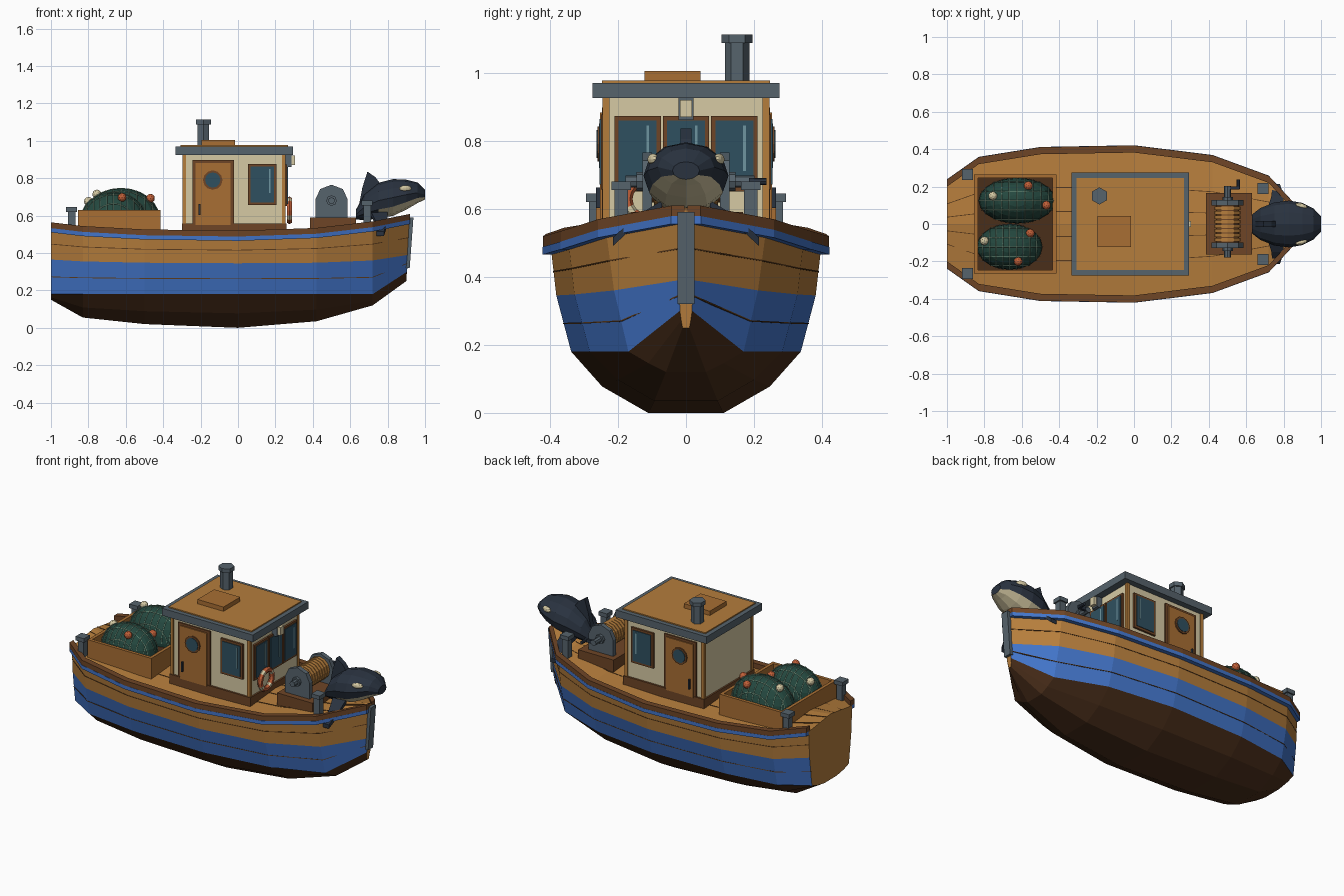
import bpy, bmesh, math
from mathutils import Vector

if "Cube" in bpy.data.objects:
    bpy.data.objects.remove(bpy.data.objects["Cube"])

def mat(name, h):
    c = [int(h[i:i + 2], 16) / 255 for i in (0, 2, 4)]
    m = bpy.data.materials.new(name)
    m.diffuse_color = [((v + .055) / 1.055) ** 2.4 for v in c] + [1]
    m.use_nodes = True
    m.node_tree.nodes["Principled BSDF"].inputs["Base Color"].default_value = m.diffuse_color
    return m

TAN, BLUE, DARK = mat("tan_wood", "B57D3C"), mat("blue_paint", "4274C8"), mat("dark_wood", "4A2E1A")
RAIL, GREY, CREAM = mat("brown_wood", "6E4526"), mat("grey_metal", "56636C"), mat("cream", "D6CAA4")
GLASS, NAVY, ORANGE = mat("glass", "2F5060"), mat("navy", "29323F"), mat("orange", "C05F38")
GREEN, LINE, SHINE = mat("net_green", "24483F"), mat("net_line", "86A890"), mat("glint", "6F95A0")
SEAM, OAK = mat("seam", "5A3A1C"), mat("oak", "A86E33")

def finish(name, bm, mats):
    bmesh.ops.recalc_face_normals(bm, faces=bm.faces)
    me = bpy.data.meshes.new(name)
    bm.to_mesh(me)
    bm.free()
    for m in mats:
        me.materials.append(m)
    ob = bpy.data.objects.new(name, me)
    bpy.context.collection.objects.link(ob)
    return ob

def loft(name, rings, mats, pick=None, cap=0):
    # closed rings bridged in order; pick(i, j) chooses a material slot
    bm = bmesh.new()
    vs = [[bm.verts.new(p) for p in r] for r in rings]
    n = len(rings[0])
    for i in range(len(vs) - 1):
        for j in range(n):
            k = (j + 1) % n
            f = bm.faces.new((vs[i][j], vs[i][k], vs[i + 1][k], vs[i + 1][j]))
            f.material_index = pick(i, j) if pick else 0
    for r in (vs[0], vs[-1]):
        bm.faces.new(r).material_index = cap
    return finish(name, bm, mats)

def box(name, x0, x1, y0, y1, z0, z1, m):
    y0, y1 = min(y0, y1), max(y0, y1)
    return loft(name, [[(x0, y0, z), (x1, y0, z), (x1, y1, z), (x0, y1, z)] for z in (z0, z1)], [m])

def prism(name, pts, y0, y1, m):
    return loft(name, [[(x, y, z) for x, z in pts] for y in (y0, y1)], [m])

def cyl(name, p, r, d, axis, n, m):
    rings = []
    for e in (-d / 2, d / 2):
        ring = []
        for k in range(n):
            a = 2 * math.pi * k / n + math.pi / 2
            u, v = r * math.cos(a), r * math.sin(a)
            o = {'x': (e, u, v), 'y': (u, e, v), 'z': (u, v, e)}[axis]
            ring.append(Vector(p) + Vector(o))
        rings.append(ring)
    return loft(name, rings, [m])

# Hull stations: x, half width, z of keel, chine, paint line, sheer, then width fractions
full = (.28, .62, .85, .96)
ST = [(-1, .215, .15, .18, .365, .53, full), (-.83, .335, .055, .18, .355, .51, full),
      (-.5, .388, .02, .18, .348, .492, full), (0, .397, 0, .18, .345, .485, full),
      (.42, .345, .035, .18, .348, .50, (.27, .58, .82, .95)),
      (.72, .235, .12, .18, .36, .535, (.25, .47, .72, .9)),
      (.9, .02, .25, .30, .39, .575, (.5, .7, .9, 1))]

def side(s):
    x, w, k, c, p, h, f = s
    d = .02 if x > .8 else 0
    return [(x, w * f[0], k), (x, w * f[1], k + .43 * (c - k)), (x + d * .2, w * f[2], c),
            (x + d * .5, w * f[3], p), (x + d, w, h)]

rings = []
for s in ST:
    half = side(s)
    crown = (half[-1][0], 0, s[5] + .03)
    rings.append(half + [crown] + [(x, -y, z) for x, y, z in reversed(half)])
slots = [0, 0, 1, 2, 2, 2, 2, 1, 0, 0, 0]
loft("hull", rings, [DARK, BLUE, TAN], lambda i, j: slots[j], cap=2)

# Rails, rubbing strakes, plank seams and deck seams swept along the stations
for s in (1, -1):
    def sweep(name, base, y0, y1, z0, z1, m):
        loft(name, [[(x, s * (y + a), z + b) for a, b in ((y0, z0), (y1, z0), (y1, z1), (y0, z1))]
                    for x, y, z in base], [m])
    sheer = [side(t)[4] for t in ST]
    sweep("cap_rail", sheer, -.015, .023, .003, .034, RAIL)
    sweep("rub_strake", sheer, -.005, .024, -.02, .003, BLUE)
    for a in (2, 3):
        mid = [tuple((u + v) / 2 for u, v in zip(side(t)[a], side(t)[a + 1])) for t in ST]
        sweep("plank_seam", mid, -.01, .002, -.002, .002, SEAM)
    for f in (.17, .5):
        sweep("deck_seam", [(x, y * f, z + .03 * (1 - f)) for x, y, z in sheer],
              -.002, .002, -.005, .002, SEAM)

# Stem post
prism("stem_post", [(.895, .32), (.918, .32), (.938, .59), (.905, .59)], -.025, .025, GREY)

# Wheelhouse
box("cabin_walls", -.29, .25, -.238, .238, .5, .93, CREAM)
box("cabin_base", -.3, .26, -.25, .25, .49, .558, RAIL)
for x in (-.297, .235):
    for y in (-.245, .225):
        box("corner_post", x, x + .02, y, y + .02, .5, .93, TAN)
box("roof_edge", -.335, .295, -.275, .275, .925, .97, GREY)
box("roof_top", -.307, .267, -.247, .247, .96, .977, TAN)
box("roof_hatch", -.195, -.015, -.122, .043, .97, 1.004, OAK)
cyl("chimney", (-.185, .15, 1.035), .036, .15, 'z', 6, GREY)
cyl("chimney_cap", (-.185, .15, 1.1), .046, .025, 'z', 6, GREY)

# Doors and side windows on both sides
for s in (1, -1):
    box("door_frame", -.243, -.022, s * .23, s * .247, .54, .897, RAIL)
    box("door", -.226, -.04, s * .23, s * .253, .55, .882, OAK)
    cyl("porthole_rim", (-.135, s * .248, .79), .052, .024, 'y', 12, RAIL)
    cyl("porthole_glass", (-.135, s * .25, .79), .041, .026, 'y', 12, GLASS)
    box("door_handle", -.21, -.2, s * .25, s * .265, .602, .662, NAVY)
    box("side_window_frame", .053, .207, s * .23, s * .25, .657, .877, RAIL)
    box("side_window_glass", .067, .193, s * .23, s * .254, .671, .863, GLASS)
    box("side_window_glint", .165, .173, s * .25, s * .256, .72, .85, SHINE)

# Three windscreen panes
for y in (-.142, 0, .142):
    box("windscreen_frame", .24, .262, y - .068, y + .068, .65, .872, RAIL)
    box("windscreen_glass", .24, .266, y - .056, y + .056, .663, .859, GLASS)
    box("windscreen_glint", .26, .268, y + .026, y + .034, .71, .845, SHINE)
box("lamp_bracket", .25, .285, -.022, .022, .86, .925, GREY)
box("lamp", .285, .305, -.017, .017, .87, .92, CREAM)

# Life ring, with four pale bands
bm = bmesh.new()
N, M = 16, 6
g = [[bm.verts.new((.275 + .016 * math.sin(2 * math.pi * j / M),
                    -.115 + (.058 + .016 * math.cos(2 * math.pi * j / M)) * math.cos(2 * math.pi * i / N),
                    .628 + (.058 + .016 * math.cos(2 * math.pi * j / M)) * math.sin(2 * math.pi * i / N)))
      for j in range(M)] for i in range(N)]
for i in range(N):
    for j in range(M):
        a, b = (i + 1) % N, (j + 1) % M
        bm.faces.new((g[i][j], g[a][j], g[a][b], g[i][b])).material_index = int(i % 4 == 1)
finish("life_ring", bm, [ORANGE, CREAM])

# Winch
box("winch_base", .385, .63, -.163, .167, .51, .59, RAIL)
cheek = [(.415, .585), (.415, .69), (.44, .742), (.5, .765), (.56, .742), (.585, .69), (.585, .585)]
for s in (1, -1):
    prism("winch_cheek", cheek, s * .1, s * .128, GREY)
cyl("winch_drum", (.5, 0, .68), .062, .2, 'y', 12, RAIL)
for k in range(8):
    cyl("rope_turn", (.5, -.084 + .024 * k, .68), .07, .02, 'y', 12, TAN)
cyl("winch_axle", (.5, .012, .68), .018, .38, 'y', 8, GREY)
cyl("winch_hub", (.5, 0, .68), .028, .29, 'y', 8, GREY)
box("crank_arm", .49, .565, .185, .2, .67, .69, NAVY)
cyl("crank_grip", (.557, .212, .68), .01, .05, 'y', 8, NAVY)

# Mooring bollards
for x, y, z in ((.69, .19, .68), (-.89, .265, .645)):
    for s in (1, -1):
        box("bollard", x - .02, x + .02, s * y - .02, s * y + .02, z - .14, z - .02, GREY)
        box("bollard_cap", x - .029, x + .029, s * y - .029, s * y + .029, z - .025, z, GREY)

# Net crate
box("crate_floor", -.835, -.422, -.255, .255, .5, .56, DARK)
for s in (1, -1):
    box("crate_side", -.855, -.415, s * .245, s * .265, .5, .63, OAK)
for x in (-.855, -.435):
    box("crate_end", x, x + .02, -.246, .246, .5, .63, OAK)

# Net heaps with mesh lines and floats
HEAPS = [((-.625, .125, .58), (.205, .122, .165)), ((-.665, -.122, .58), (.175, .122, .145))]
for c, r in HEAPS:
    bpy.ops.mesh.primitive_uv_sphere_add(segments=20, ring_count=12, radius=1, location=c)
    ob = bpy.context.object
    ob.name, ob.scale = "net_heap", r
    ob.data.materials.append(GREEN)
    cu = bpy.data.curves.new("net_lines", 'CURVE')
    cu.dimensions, cu.bevel_depth, cu.bevel_resolution = '3D', .0025, 0
    for axis, count in ((0, 9), (1, 5)):
        for k in range(count):
            u = -.82 + 1.64 * k / (count - 1)
            q = math.sqrt(1 - u * u)
            sp = cu.splines.new('POLY')
            sp.points.add(12)
            for i, pt in enumerate(sp.points):
                t = math.pi * i / 12
                d = [u, q * math.cos(t)] if axis == 0 else [q * math.cos(t), u]
                d.append(q * math.sin(t))
                pt.co = [c[n] + d[n] * r[n] * 1.005 for n in range(3)] + [1]
    cu.materials.append(LINE)
    bpy.context.collection.objects.link(bpy.data.objects.new("net_lines", cu))
for h, x, y, m in ((0, -.755, .15, CREAM), (0, -.468, .10, ORANGE), (0, -.565, .205, ORANGE),
                   (1, -.62, -.2, ORANGE), (1, -.555, -.05, ORANGE), (1, -.8, -.09, CREAM)):
    c, r = HEAPS[h]
    z = c[2] + r[2] * math.sqrt(max(0, 1 - ((x - c[0]) / r[0]) ** 2 - ((y - c[1]) / r[1]) ** 2))
    bpy.ops.mesh.primitive_ico_sphere_add(subdivisions=2, radius=.024, location=(x, y, z + .012))
    bpy.context.object.name = "net_float"
    bpy.context.object.data.materials.append(m)

# Whale figurehead: x, centre z, half width, half height
BODY = [(.63, .605, .05, .025), (.675, .645, .085, .07), (.75, .68, .115, .095), (.83, .697, .125, .098),
        (.9, .712, .113, .08), (.96, .722, .083, .055), (1, .712, .04, .026)]
S = 12
loft("whale_body", [[(x, w * math.cos(2 * math.pi * j / S), z + h * math.sin(2 * math.pi * j / S))
                     for j in range(S)] for x, z, w, h in BODY], [NAVY, CREAM],
     lambda i, j: int(i >= 2 and 7 <= j <= 10))
prism("whale_dorsal_fin", [(.64, .62), (.665, .75), (.692, .835), (.735, .805), (.775, .75), (.75, .66)],
      -.016, .016, NAVY)
for s in (1, -1):
    loft("whale_flipper", [[(x0, y, z), (x1, y, z), (x1, y, z + .025), (x0, y, z + .025)]
                           for x0, x1, y, z in ((.71, .8, s * .07, .6), (.735, .8, s * .15, .55),
                                                (.74, .78, s * .215, .49))], [NAVY])
    bpy.ops.mesh.primitive_uv_sphere_add(segments=12, ring_count=6, radius=1, location=(.895, s * .097, .745))
    ob = bpy.context.object
    ob.name, ob.scale = "whale_eye_patch", (.034, .014, .017)
    ob.rotation_euler = (0, 0, -s * .3)
    ob.data.materials.append(CREAM)
